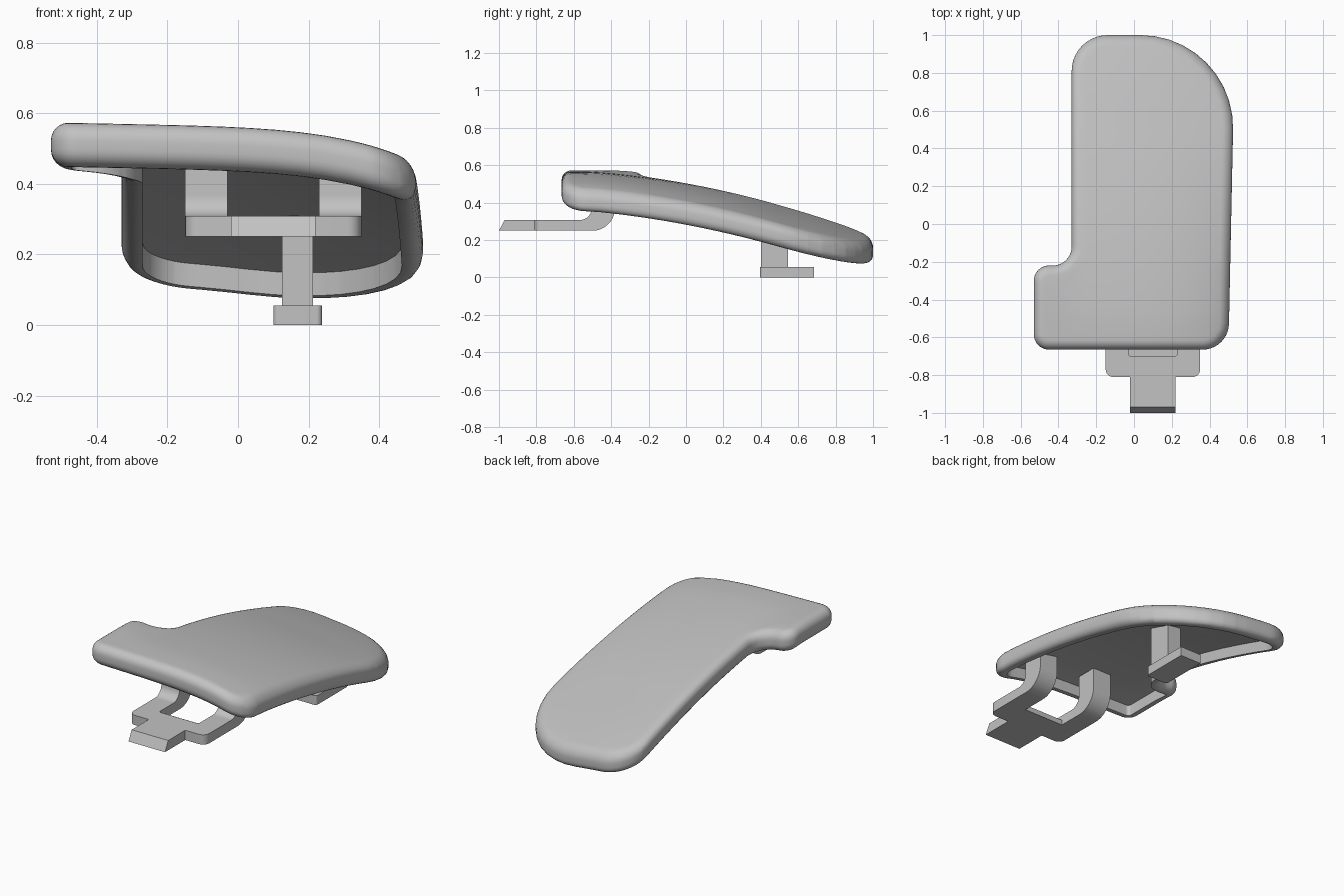
import bpy, bmesh
from math import sin, cos, pi
from mathutils import Vector

if "Cube" in bpy.data.objects:
    bpy.data.objects.remove(bpy.data.objects["Cube"])

grey = bpy.data.materials.new("plain grey")
grey.use_nodes = True
grey.diffuse_color = (0.54, 0.54, 0.54, 1)
grey.node_tree.nodes["Principled BSDF"].inputs["Base Color"].default_value = (0.54, 0.54, 0.54, 1)


def rounded(corners, steps=10):
    """Closed 2D outline from (x, y, radius) corners."""
    pts = []
    for i, (x, y, r) in enumerate(corners):
        p = Vector((x, y))
        if r == 0:
            pts.append(p)
            continue
        a = (Vector(corners[i - 1][:2]) - p).normalized()
        b = (Vector(corners[(i + 1) % len(corners)][:2]) - p).normalized()
        half = a.angle(b) / 2
        centre = p + (a + b).normalized() * (r / sin(half))
        reach = r * cos(half) / sin(half)
        u, v = p + a * reach - centre, p + b * reach - centre
        sweep = u.angle(v)
        for k in range(steps + 1):
            t = k / steps
            pts.append(centre + (u * sin((1 - t) * sweep) + v * sin(t * sweep)) / sin(sweep))
    return pts


def inset(pts, d):
    """Move a clockwise outline inward by d."""
    out = []
    for i, p in enumerate(pts):
        a = (p - pts[i - 1]).normalized()
        b = (pts[(i + 1) % len(pts)] - p).normalized()
        na, nb = Vector((a.y, -a.x)), Vector((b.y, -b.x))
        out.append(p + (na + nb) * (d / (1 + na.dot(nb))))
    return out


def finish(name, bm):
    bmesh.ops.recalc_face_normals(bm, faces=bm.faces)
    mesh = bpy.data.meshes.new(name)
    bm.to_mesh(mesh)
    bm.free()
    mesh.materials.append(grey)
    ob = bpy.data.objects.new(name, mesh)
    bpy.context.collection.objects.link(ob)
    bpy.ops.object.select_all(action='DESELECT')
    ob.select_set(True)
    bpy.context.view_layer.objects.active = ob
    bpy.ops.object.shade_smooth_by_angle(angle=0.6)


def prism(name, pts, lo, hi, along_x=False):
    """Extrude an xy outline along z, or a yz outline along x."""
    bm = bmesh.new()
    place = (lambda p, h: (h, p.x, p.y)) if along_x else (lambda p, h: (p.x, p.y, h))
    low, high = ([bm.verts.new(place(p, h)) for p in pts] for h in (lo, hi))
    bm.faces.new(low)
    bm.faces.new(high)
    for i in range(len(pts)):
        bm.faces.new((low[i - 1], low[i], high[i], high[i - 1]))
    finish(name, bm)


def box(name, x0, x1, y0, y1, z0, z1, r=0):
    """Upright block with rounded front corners."""
    prism(name, rounded([(x0, y0, r), (x1, y0, r), (x1, y1, 0), (x0, y1, 0)]), z0, z1)


# Curved hollow cover: rim section swept round the outline, then bent
THICK, WALL, ROUND, PLATE = 0.125, 0.06, 0.05, 0.06
outline = rounded([(-0.33, 1, 0.19), (0.535, 1, 0.49), (0.5, -0.665, 0.14),
                   (-0.53, -0.665, 0.08), (-0.53, -0.22, 0.08), (-0.33, -0.22, 0.1)])
arc = [(ROUND * (1 - cos(k * pi / 12)), ROUND * (1 - sin(k * pi / 12))) for k in range(7)]
section = [(WALL, -PLATE), (WALL, -THICK)]
section += [(d, h - THICK) for d, h in reversed(arc)]
section += [(d, -h) for d, h in arc]

bm = bmesh.new()
rings = [[bm.verts.new((p.x, p.y, h)) for p in inset(outline, d)] for d, h in section]
for r0, r1 in zip(rings, rings[1:]):
    for i in range(len(outline)):
        bm.faces.new((r0[i - 1], r0[i], r1[i], r1[i - 1]))
bm.faces.new(rings[0])
bm.faces.new(rings[-1])


def slice_mesh(point, normal):
    bmesh.ops.bisect_plane(bm, geom=bm.verts[:] + bm.edges[:] + bm.faces[:],
                           dist=1e-5, plane_co=point, plane_no=normal)


def clamp(value):
    return min(1, max(0, value))


for k in range(1, 24):
    slice_mesh((0, -0.665 + k * 0.0694, 0), (0, 1, 0))
for k in range(1, 15):
    slice_mesh((-0.53 + k * 0.0707, 0, 0), (1, 0, 0))
for v in bm.verts:
    # The side tab stays level for longer; the sideways droop evens out to the back
    t = max(0, v.co.y + 0.5 - 0.75 * max(0, -0.3 - v.co.x))
    s = clamp(v.co.x + 0.5)
    power = 5 - 3 * clamp((v.co.y + 0.665) / 1.2)
    v.co.z += 0.573 - 0.08 * t - 0.0985 * t * t - 0.02 * s - 0.09 * s ** power
finish("cover", bm)

# Front clip: tongue, forked crossbar with a lower web, two arms up into the cover
LOW, HIGH = 0.25, 0.308
prism("clip_tongue", rounded([(-1, LOW, 0), (-0.8, LOW, 0), (-0.8, HIGH, 0), (-0.97, HIGH, 0)]),
      -0.02, 0.22, True)
prism("clip_crossbar", rounded([
    (-0.15, -0.81, 0.04), (0.35, -0.81, 0.04), (0.35, -0.57, 0), (0.23, -0.57, 0),
    (0.23, -0.7, 0.015), (-0.03, -0.7, 0.015), (-0.03, -0.57, 0), (-0.15, -0.57, 0)], 6), LOW, HIGH)
box("clip_web", -0.03, 0.23, -0.7, -0.65, LOW, 0.28)
arm = rounded([(-0.57, LOW, 0), (-0.38, LOW, 0.12), (-0.38, 0.49, 0),
               (-0.505, 0.49, 0), (-0.505, HIGH, 0.06), (-0.57, HIGH, 0)])
for side, x in (("right", -0.15), ("left", 0.23)):
    prism("clip_arm_" + side, arm, x, x + 0.12, True)

# Rear catch: post with a foot
box("catch_post", 0.125, 0.213, 0.4, 0.545, 0.03, 0.31)
box("catch_foot", 0.1, 0.238, 0.395, 0.685, 0, 0.055, 0.015)
